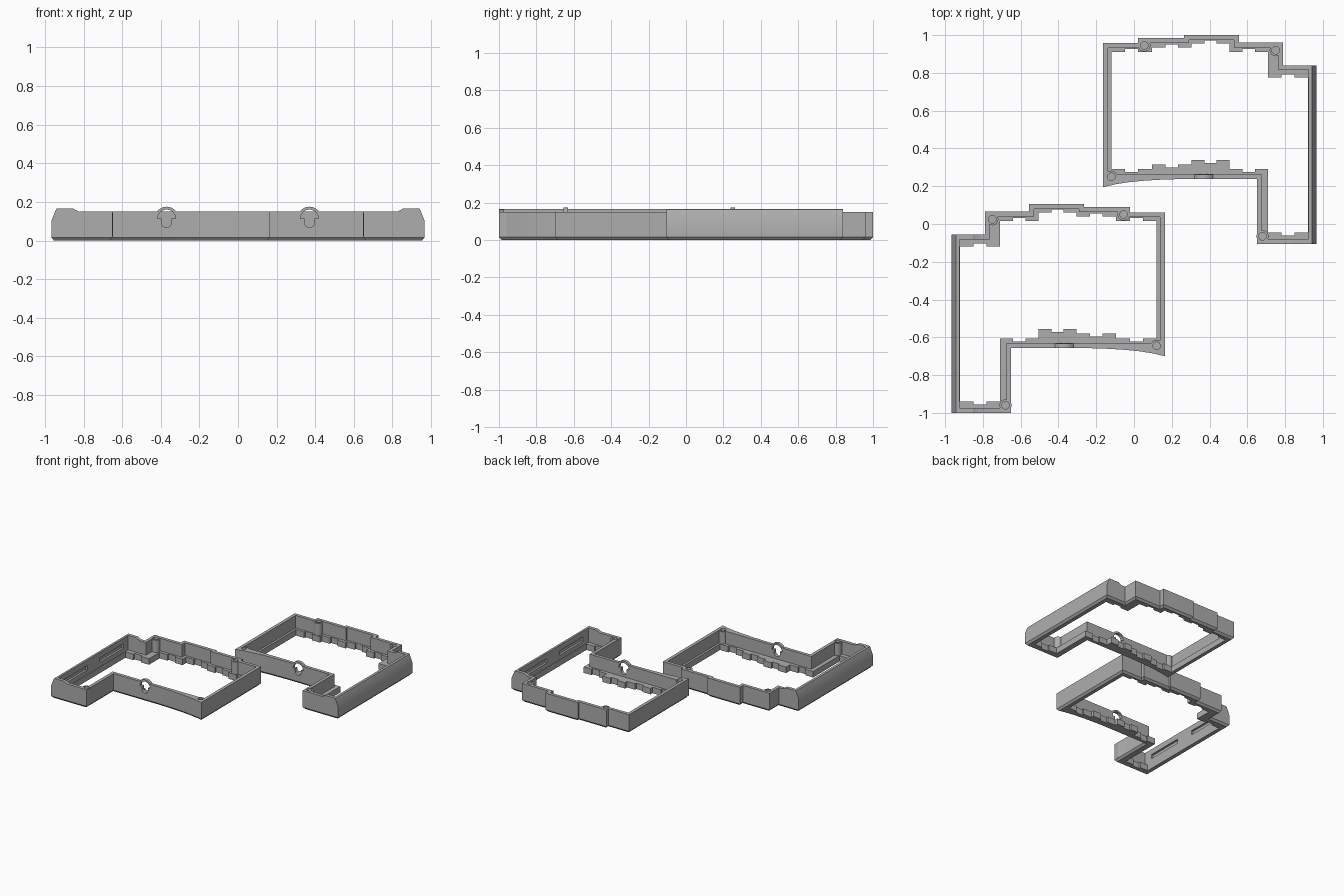
import bpy, bmesh, math
from mathutils import Vector

if "Cube" in bpy.data.objects:
    bpy.data.objects.remove(bpy.data.objects["Cube"])

grey = bpy.data.materials.new("case_grey")
grey.diffuse_color = (0.42, 0.42, 0.42, 1)
grey.use_nodes = True
grey.node_tree.nodes["Principled BSDF"].inputs["Base Color"].default_value = grey.diffuse_color

SHIFT = 0.895      # y distance between the two halves
TOP, RAISED, LEDGE = 0.15, 0.165, 0.048


def inset(pts, d):
    """Move every edge of a clockwise outline inwards by d."""
    out = []
    for i, p in enumerate(pts):
        p = Vector(p)
        a = (p - Vector(pts[i - 1])).normalized()
        b = (Vector(pts[(i + 1) % len(pts)]) - p).normalized()
        na, nb = Vector((a.y, -a.x)), Vector((b.y, -b.x))
        out.append(tuple(p + (na + nb) * (d / (1 + na.dot(nb)))))
    return out


def loft(name, rings):
    """Solid through equal-length rings of 3D points."""
    bm = bmesh.new()
    loops = [[bm.verts.new(p) for p in r] for r in rings]
    for lo, hi in zip(loops, loops[1:]):
        for i in range(len(lo)):
            j = (i + 1) % len(lo)
            bm.faces.new((lo[i], lo[j], hi[j], hi[i]))
    bm.faces.new(loops[0])
    bm.faces.new(loops[-1])
    bmesh.ops.recalc_face_normals(bm, faces=bm.faces)
    me = bpy.data.meshes.new(name)
    bm.to_mesh(me)
    bm.free()
    ob = bpy.data.objects.new(name, me)
    bpy.context.collection.objects.link(ob)
    return ob


def prism_z(name, pts, z0, z1):
    return loft(name, [[(x, y, z) for x, y in pts] for z in (z0, z1)])


def prism_y(name, pts, y0, y1):
    return loft(name, [[(x, y, z) for x, z in pts] for y in (y0, y1)])


def arc(cx, cy, r, a0, a1, n):
    return [(cx + r * math.cos(math.radians(a0 + (a1 - a0) * i / n)),
             cy + r * math.sin(math.radians(a0 + (a1 - a0) * i / n))) for i in range(n + 1)]


def rect(x0, x1, y0, y1):
    return [(x0, y0), (x0, y1), (x1, y1), (x1, y0)]


# Outer outline, clockwise, with the stepped back edge and curved front edge
back = [(-0.967, -1.0), (-0.967, -0.055), (-0.79, -0.055), (-0.79, 0.065), (-0.555, 0.065),
        (-0.555, 0.105), (-0.265, 0.105), (-0.265, 0.09), (-0.02, 0.09), (-0.02, 0.062)]
curve = [(0.163, -0.70), (0.10, -0.685), (0.03, -0.674), (-0.05, -0.666), (-0.15, -0.66), (-0.25, -0.657)]
foot = [(-0.65, -0.657), (-0.65, -1.0)]
outline = back + [(0.163, 0.062)] + curve + foot
straight = back + [(0.163, 0.062), (0.163, -0.657)] + foot

low = inset(outline, 0.014)
body = loft("left_case_frame", [[(x, y, 0) for x, y in low],
                                [(x, y, 0.016) for x, y in outline],
                                [(x, y, RAISED) for x, y in outline]])

# Inside of the wall above the ledge
wall = [(max(x, -0.923), y) for x, y in inset(straight, 0.026)]
wall_cut = prism_z("wall_cutter", wall, LEDGE, 0.4)

# Opening inside the ledge, one notched step per column
xs = [-0.921, -0.71, -0.505, -0.305, -0.095, 0.12]
back_y = [-0.12, 0.015, 0.06, 0.04, 0.015]
front_y = [-0.94, -0.605, -0.555, -0.58, -0.605]


def steps(levels, notch):
    pts = []
    for x0, x1, y in zip(xs, xs[1:], levels):
        a, b = x0 + (x1 - x0) * 0.34, x0 + (x1 - x0) * 0.66
        pts += [(x0, y), (a, y), (a, y + notch), (b, y + notch), (b, y), (x1, y)]
    return pts


opening = steps(back_y, 0.016) + steps(front_y, -0.016)[::-1]
clean = [p for i, p in enumerate(opening) if (Vector(p) - Vector(opening[i - 1])).length > 1e-5]
ledge_cut = prism_z("ledge_cutter", clean, -0.2, 0.4)

# Lower rim everywhere except beside the tall outer wall
rim_cut = prism_y("rim_cutter", [(-0.848, 0.3), (-0.848, 0.168), (-0.853, 0.164), (-0.825, TOP),
                                 (0.4, TOP), (0.4, 0.3)], -1.3, 0.4)
# Sloped outer side
slope_cut = prism_y("slope_cutter", [(-0.9672, 0.10), (-0.942, 0.163), (-0.93, 0.17),
                                     (-0.93, 0.3), (-1.2, 0.3), (-1.2, 0.10)], -1.3, 0.4)

ops = [("DIFFERENCE", wall_cut), ("DIFFERENCE", ledge_cut),
       ("DIFFERENCE", rim_cut), ("DIFFERENCE", slope_cut)]

# Screw posts with blind holes
posts = [(-0.75, 0.025), (-0.055, 0.05), (0.12, -0.645), (-0.68, -0.96)]
for x, y in posts:
    ops.append(("UNION", prism_z("post", arc(x, y, 0.032, 0, 345, 23), 0.02, 0.146)))
for x, y in posts:
    ops.append(("DIFFERENCE", prism_z("post_hole", arc(x, y, 0.02, 0, 337.5, 15), 0.07, 0.3)))

# Arched cable port in the front wall
px, pz = -0.37, 0.114
ops.append(("UNION", prism_y("port_arch", arc(px, pz, 0.061, 0, 180, 20), -0.656, -0.632)))
hole = arc(px, pz, 0.046, 0, 180, 16) + arc(px, 0.093, 0.026, 180, 360, 10)
hole.insert(17, (px - 0.026, pz))
hole.append((px + 0.026, pz))
ops.append(("DIFFERENCE", prism_y("port_hole", hole, -0.72, -0.50)))

# Long recesses inside the outer wall
for y0, y1 in ((-0.90, -0.60), (-0.44, -0.14)):
    ops.append(("DIFFERENCE", prism_z("slot_cutter", rect(-0.94, -0.90, y0, y1), 0.085, 0.12)))

for kind, tool in ops:
    tool.hide_render = True
    m = body.modifiers.new(tool.name, "BOOLEAN")
    m.operation, m.object, m.solver = kind, tool, "EXACT"
dg = bpy.context.evaluated_depsgraph_get()
mesh = bpy.data.meshes.new_from_object(body.evaluated_get(dg))
body.modifiers.clear()
body.data = mesh
for _, tool in ops:
    bpy.data.objects.remove(tool)
mesh.materials.clear()
mesh.materials.append(grey)

# Mirrored second half, set further back
twin = mesh.copy()
bm = bmesh.new()
bm.from_mesh(twin)
for v in bm.verts:
    v.co.x, v.co.y = -v.co.x, v.co.y + SHIFT
bmesh.ops.reverse_faces(bm, faces=bm.faces)
bm.to_mesh(twin)
bm.free()
right = bpy.data.objects.new("right_case_frame", twin)
bpy.context.collection.objects.link(right)

for ob in (body, right):
    bpy.ops.object.select_all(action="DESELECT")
    ob.select_set(True)
    bpy.context.view_layer.objects.active = ob
    bpy.ops.object.shade_smooth_by_angle(angle=math.radians(30))
